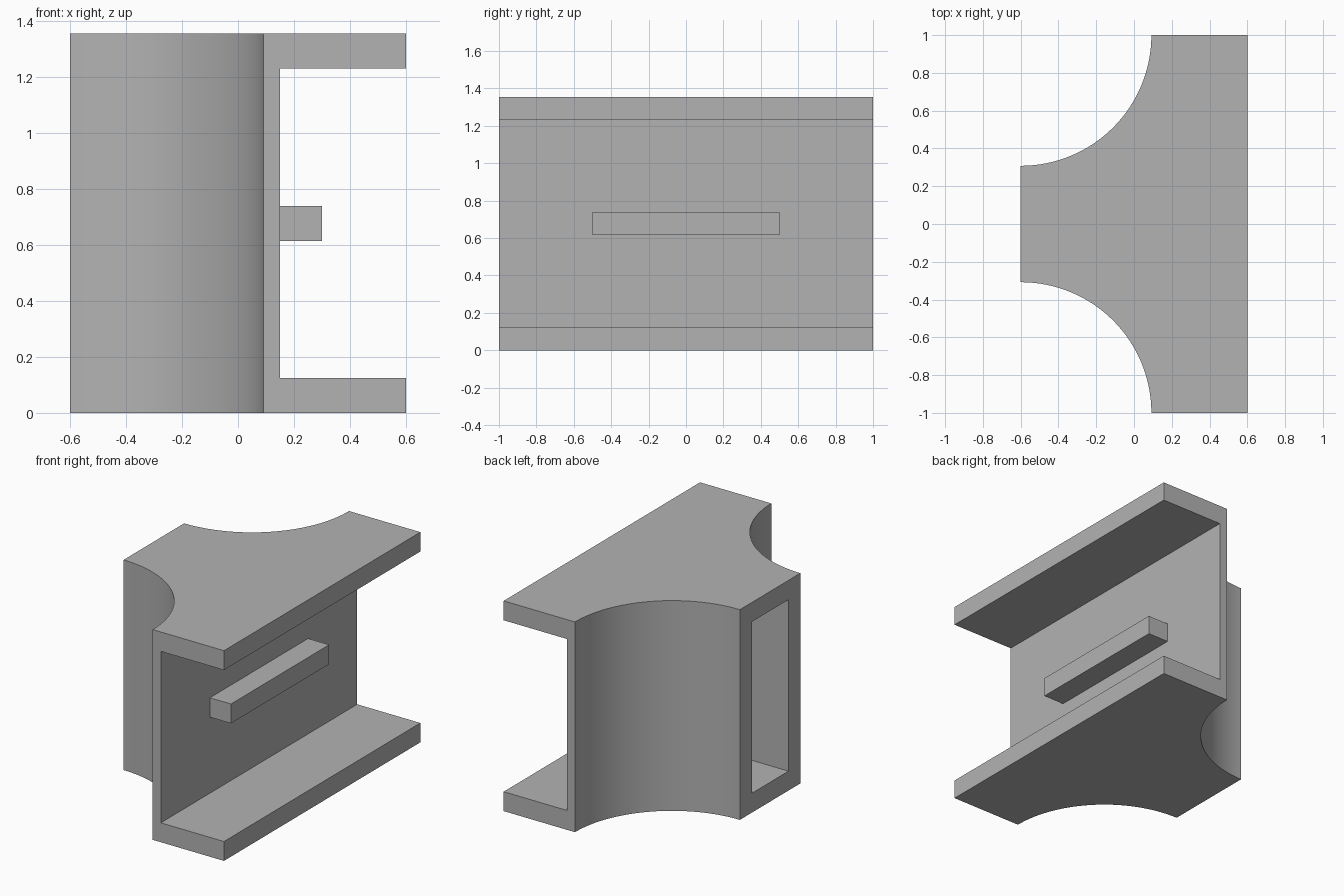
import bpy
import bmesh
from math import cos, sin, pi, radians

if "Cube" in bpy.data.objects:
    bpy.data.objects.remove(bpy.data.objects["Cube"], do_unlink=True)

HEIGHT, WALL = 1.355, 0.125
BACK, FRONT, WEB = -0.6, 0.6, 0.15
RADIUS, STEPS = 0.692, 32

grey = bpy.data.materials.new("plain grey")
grey.use_nodes = True
grey.diffuse_color = (0.45, 0.45, 0.45, 1)
grey.node_tree.nodes["Principled BSDF"].inputs["Base Color"].default_value = (0.45, 0.45, 0.45, 1)


def add_object(name, bm):
    bmesh.ops.recalc_face_normals(bm, faces=bm.faces)
    mesh = bpy.data.meshes.new(name)
    bm.to_mesh(mesh)
    bm.free()
    mesh.materials.append(grey)
    obj = bpy.data.objects.new(name, mesh)
    bpy.context.collection.objects.link(obj)
    return obj


def box(name, low, high):
    bm = bmesh.new()
    bmesh.ops.create_cube(bm, size=1)
    for v in bm.verts:
        v.co = [(a + b) / 2 + c * (b - a) for a, b, c in zip(low, high, v.co)]
    return add_object(name, bm)


def cut(target, cutter):
    mod = target.modifiers.new("cut", "BOOLEAN")
    mod.operation = "DIFFERENCE"
    mod.solver = "EXACT"
    mod.object = cutter
    cutter.hide_render = True
    bpy.context.view_layer.objects.active = target
    bpy.ops.object.modifier_apply(modifier=mod.name)
    bpy.data.objects.remove(cutter, do_unlink=True)


# Body: plan outline with two quarter-round scoops, pulled upwards
scoop = [(BACK + RADIUS * cos(a), -1 + RADIUS * sin(a))
         for a in (pi / 2 * i / STEPS for i in range(STEPS + 1))]
outline = [(FRONT, 1), (FRONT, -1)] + scoop + [(x, -y) for x, y in reversed(scoop)]
bm = bmesh.new()
base = bm.faces.new([bm.verts.new((x, y, 0)) for x, y in outline])
top = bmesh.ops.extrude_face_region(bm, geom=[base])["geom"]
bmesh.ops.translate(bm, vec=(0, 0, HEIGHT),
                    verts=[g for g in top if isinstance(g, bmesh.types.BMVert)])
body = add_object("channel_body", bm)

# Open channel between the flanges, and the pocket in the narrow face
cut(body, box("channel_cutter", (WEB, -1.2, WALL), (FRONT + 0.2, 1.2, HEIGHT - WALL)))
cut(body, box("pocket_cutter", (BACK - 0.2, -0.187, WALL), (0.03, 0.187, HEIGHT - WALL)))

bpy.ops.object.select_all(action="DESELECT")
body.select_set(True)
bpy.context.view_layer.objects.active = body
bpy.ops.object.shade_smooth_by_angle(angle=radians(30))

# Rib on the channel web
box("web_rib", (WEB, -0.5, 0.615), (0.3, 0.5, 0.74))
